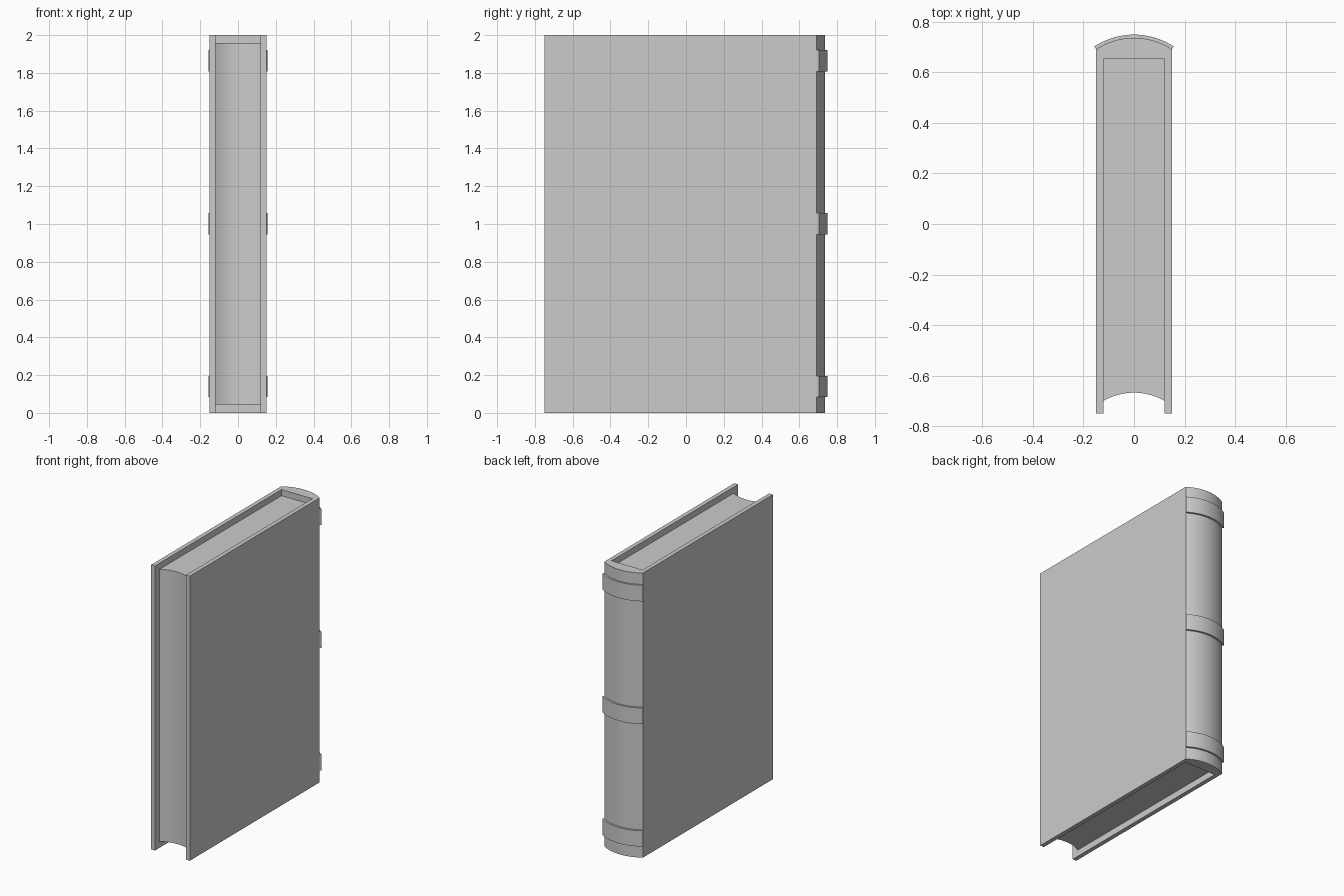
import bpy, bmesh
from math import sin, cos, asin

if "Cube" in bpy.data.objects:
    bpy.data.objects.remove(bpy.data.objects["Cube"])


def arc(half, y_edge, y_mid, n=24, offset=0.0):
    """Shallow arc from x=+half to x=-half, bulging from y_edge to y_mid."""
    s = y_mid - y_edge
    r = (half * half + s * s) / (2 * abs(s))
    sign = 1 if s > 0 else -1
    a = asin(half / r)
    cy = y_mid - sign * r
    return [((r + offset) * sin(a - 2 * a * i / n),
             cy + sign * (r + offset) * cos(a - 2 * a * i / n)) for i in range(n + 1)]


def prism(name, outline, z0, z1):
    """Extrude an xy outline from z0 to z1."""
    bm = bmesh.new()
    face = bm.faces.new([bm.verts.new((x, y, z0)) for x, y in outline])
    ext = bmesh.ops.extrude_face_region(bm, geom=[face])
    top = [v for v in ext["geom"] if isinstance(v, bmesh.types.BMVert)]
    bmesh.ops.translate(bm, verts=top, vec=(0, 0, z1 - z0))
    bmesh.ops.recalc_face_normals(bm, faces=bm.faces)
    mesh = bpy.data.meshes.new(name)
    bm.to_mesh(mesh)
    bm.free()
    obj = bpy.data.objects.new(name, mesh)
    bpy.context.collection.objects.link(obj)
    bpy.ops.object.select_all(action='DESELECT')
    obj.select_set(True)
    bpy.context.view_layer.objects.active = obj
    bpy.ops.object.shade_smooth_by_angle(angle=0.5)
    return obj


W, T = 0.15, 0.03            # cover half width, board thickness
IN = W - T
FRONT, INNER_BACK = -0.75, 0.655
EDGE, APEX = 0.692, 0.737    # spine curve

# Cover: two boards and rounded spine in one U-shaped profile
spine = arc(W, EDGE, APEX)
prism("cover", [(W, FRONT)] + spine + [(-W, FRONT), (-IN, FRONT), (-IN, INNER_BACK),
                                       (IN, INNER_BACK), (IN, FRONT)], 0, 2)

# Page block with hollow fore edge
prism("pages", arc(IN, -0.70, -0.668) + [(-IN, INNER_BACK), (IN, INNER_BACK)], 0.045, 1.957)

# Raised bands across the spine
band = arc(W, EDGE, APEX, offset=0.013) + spine[::-1]
for label, z0, z1 in (("lower", 0.083, 0.195), ("middle", 0.944, 1.057), ("upper", 1.807, 1.92)):
    prism(label + "_spine_band", band, z0, z1)
